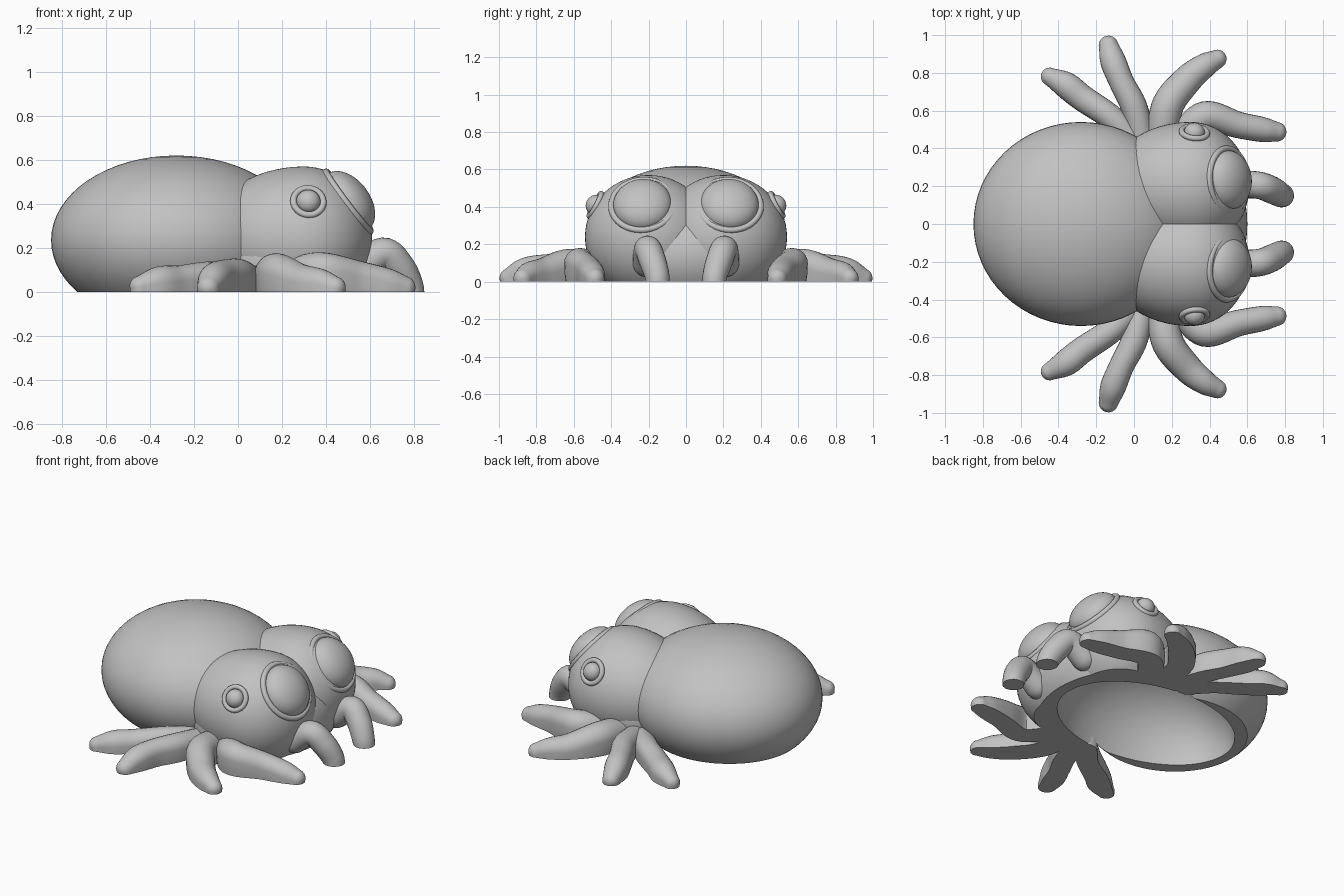
import bpy, bmesh, math
from mathutils import Vector, Matrix

cube = bpy.data.objects.get("Cube")
if cube:
    bpy.data.objects.remove(cube, do_unlink=True)

grey = bpy.data.materials.new("plain_grey")
grey.use_nodes = True
grey.diffuse_color = (0.54, 0.54, 0.54, 1)
grey.node_tree.nodes["Principled BSDF"].inputs["Base Color"].default_value = (0.54, 0.54, 0.54, 1)

parts = []


def finish(name, bm, flatten=False):
    """Turn a bmesh into an object, optionally cut flat at the ground."""
    bmesh.ops.recalc_face_normals(bm, faces=bm.faces)
    if flatten:
        cut = bmesh.ops.bisect_plane(bm, geom=bm.verts[:] + bm.edges[:] + bm.faces[:],
                                     plane_co=(0, 0, 0), plane_no=(0, 0, -1), clear_outer=True)
        edges = [e for e in cut["geom_cut"] if isinstance(e, bmesh.types.BMEdge)]
        if edges:
            bmesh.ops.holes_fill(bm, edges=edges, sides=0)
        bmesh.ops.recalc_face_normals(bm, faces=bm.faces)
    mesh = bpy.data.meshes.new(name)
    bm.to_mesh(mesh)
    bm.free()
    mesh.materials.append(grey)
    ob = bpy.data.objects.new(name, mesh)
    bpy.context.collection.objects.link(ob)
    parts.append(ob)
    return ob


def ellipsoid(name, centre, radii, back=1.0, normal=None, flatten=False):
    """Ellipsoid whose rear half may be stretched, or whose z axis follows a normal."""
    bm = bmesh.new()
    bmesh.ops.create_uvsphere(bm, u_segments=64, v_segments=32, radius=1)
    for v in bm.verts:
        if v.co.x < 0:
            v.co.x *= back
        v.co = Vector(a * b for a, b in zip(v.co, radii))
    if normal:
        bm.transform(Vector(normal).to_track_quat('Z', 'Y').to_matrix().to_4x4())
    bm.transform(Matrix.Translation(centre))
    return finish(name, bm, flatten)


def loft(bm, rings, closed):
    """Skin a list of vertex rings."""
    pairs = list(zip(rings, rings[1:]))
    if closed:
        pairs.append((rings[-1], rings[0]))
    for a, b in pairs:
        n = len(a)
        for i in range(n):
            bm.faces.new((a[i], a[(i + 1) % n], b[(i + 1) % n], b[i]))


def torus(name, centre, normal, major, minor):
    bm = bmesh.new()
    rings = []
    for i in range(64):
        a = math.tau * i / 64
        ring = []
        for j in range(12):
            b = math.tau * j / 12
            r = major + minor * math.cos(b)
            ring.append(bm.verts.new((r * math.cos(a), r * math.sin(a), minor * math.sin(b))))
        rings.append(ring)
    loft(bm, rings, True)
    bm.transform(Matrix.Translation(centre) @ Vector(normal).to_track_quat('Z', 'Y').to_matrix().to_4x4())
    return finish(name, bm)


def limb(name, path, side, drop):
    """Round-ended tube through points of (x, y, z, radius); drop deepens its lower half."""
    pts = [Vector((x, y * side, z, r)) for x, y, z, r in path]
    pts = [2 * pts[0] - pts[1]] + pts + [2 * pts[-1] - pts[-2]]
    line = []
    for p0, p1, p2, p3 in zip(pts, pts[1:], pts[2:], pts[3:]):
        for k in range(8):
            t = k / 8
            line.append(0.5 * (2 * p1 + (p2 - p0) * t + (2 * p0 - 5 * p1 + 4 * p2 - p3) * t * t
                               + (3 * p1 - p0 - 3 * p2 + p3) * t ** 3))
    line.append(pts[-2])
    stations = []
    for i, p in enumerate(line):
        tangent = (line[min(i + 1, len(line) - 1)] - line[max(i - 1, 0)]).to_3d().normalized()
        stations.append((p.to_3d(), tangent, p.w))

    def cap(station, sign):
        c, t, r = station
        return [(c + t * sign * r * math.sin(a), t, r * math.cos(a))
                for a in (math.radians(d) for d in range(15, 90, 14))]

    stations = cap(stations[0], -1)[::-1] + stations + cap(stations[-1], 1)
    bm = bmesh.new()
    rings = []
    for c, t, r in stations:
        u = t.cross(Vector((0, 0, 1))).normalized()
        w = u.cross(t)
        ring = []
        for j in range(24):
            a = math.tau * j / 24
            offset = r * (u * math.cos(a) + w * math.sin(a))
            if offset.z < 0:
                offset.z *= drop
            ring.append(bm.verts.new(c + offset))
        rings.append(ring)
    loft(bm, rings, False)
    bm.faces.new(rings[0])
    bm.faces.new(rings[-1])
    return finish(name, bm, True)


# Abdomen and the low core that joins it to the two-lobed head
hollowed = [ellipsoid("abdomen", (-0.28, 0, 0.235), (0.57, 0.54, 0.385), flatten=True),
            ellipsoid("head_core", (0.2, 0, 0.14), (0.4, 0.51, 0.32), flatten=True)]

legs = {
    "front_leg": [(.25, .45, .07, .08), (.375, .57, .1, .08), (.55, .525, .07, .07),
                  (.68, .5, .04, .066), (.755, .488, .02, .052)],
    "second_leg": [(.15, .46, .07, .085), (.18, .63, .09, .085), (.28, .76, .05, .078),
                   (.37, .835, .04, .066), (.44, .873, .02, .05)],
    "third_leg": [(.04, .46, .06, .07), (0, .62, .08, .07), (-.065, .75, .08, .066),
                  (-.11, .86, .06, .068), (-.135, .945, .02, .052)],
    "rear_leg": [(-.02, .46, .06, .07), (-.13, .57, .07, .068), (-.27, .665, .05, .07),
                 (-.36, .735, .045, .07), (-.445, .78, .025, .048)],
    "feeler": [(.55, .21, .1, .075), (.66, .205, .175, .072), (.73, .18, .115, .072),
               (.775, .155, .035, .066), (.79, .15, -.03, .06)],
}

for side, label in ((1, "left"), (-1, "right")):
    hollowed.append(ellipsoid(f"{label}_head_lobe", (0.3, 0.2 * side, 0.24),
                              (0.31, 0.34, 0.33), back=1.45, flatten=True))
    # Large forward eyes and small side eyes, each with a raised rim
    for kind, centre, normal, ball, height, rim, wire in (
            ("main", (.5, .232, .41), (.8, .06, .6), .157, .1, .167, .017),
            ("side", (.32, .485, .41), (.1, .85, .45), .055, .05, .068, .015)):
        c = (centre[0], centre[1] * side, centre[2])
        n = (normal[0], normal[1] * side, normal[2])
        ellipsoid(f"{label}_{kind}_eye", c, (ball, ball, height), normal=n)
        torus(f"{label}_{kind}_eye_rim", c, n, rim, wire)
    # Flat-soled legs and the two rounded feelers
    for name, path in legs.items():
        if name == "feeler":
            limb(f"{label}_{name}", path, side, 1)
        else:
            hollowed.append(limb(f"{label}_{name}", path, side, 3))

# Hollow underside
cutter = ellipsoid("cavity_cutter", (-0.09, 0, 0), (0.58, 0.4, 0.42))
cutter.hide_render = True
parts.remove(cutter)
for ob in hollowed:
    mod = ob.modifiers.new("hollow", 'BOOLEAN')
    mod.operation = 'DIFFERENCE'
    mod.solver = 'EXACT'
    mod.object = cutter
    bpy.context.view_layer.objects.active = ob
    bpy.ops.object.modifier_apply(modifier=mod.name)
bpy.data.objects.remove(cutter, do_unlink=True)

# Smooth shading with crisp cut edges
bpy.ops.object.select_all(action='DESELECT')
for ob in parts:
    ob.select_set(True)
bpy.context.view_layer.objects.active = parts[0]
bpy.ops.object.shade_smooth_by_angle(angle=math.radians(40))
